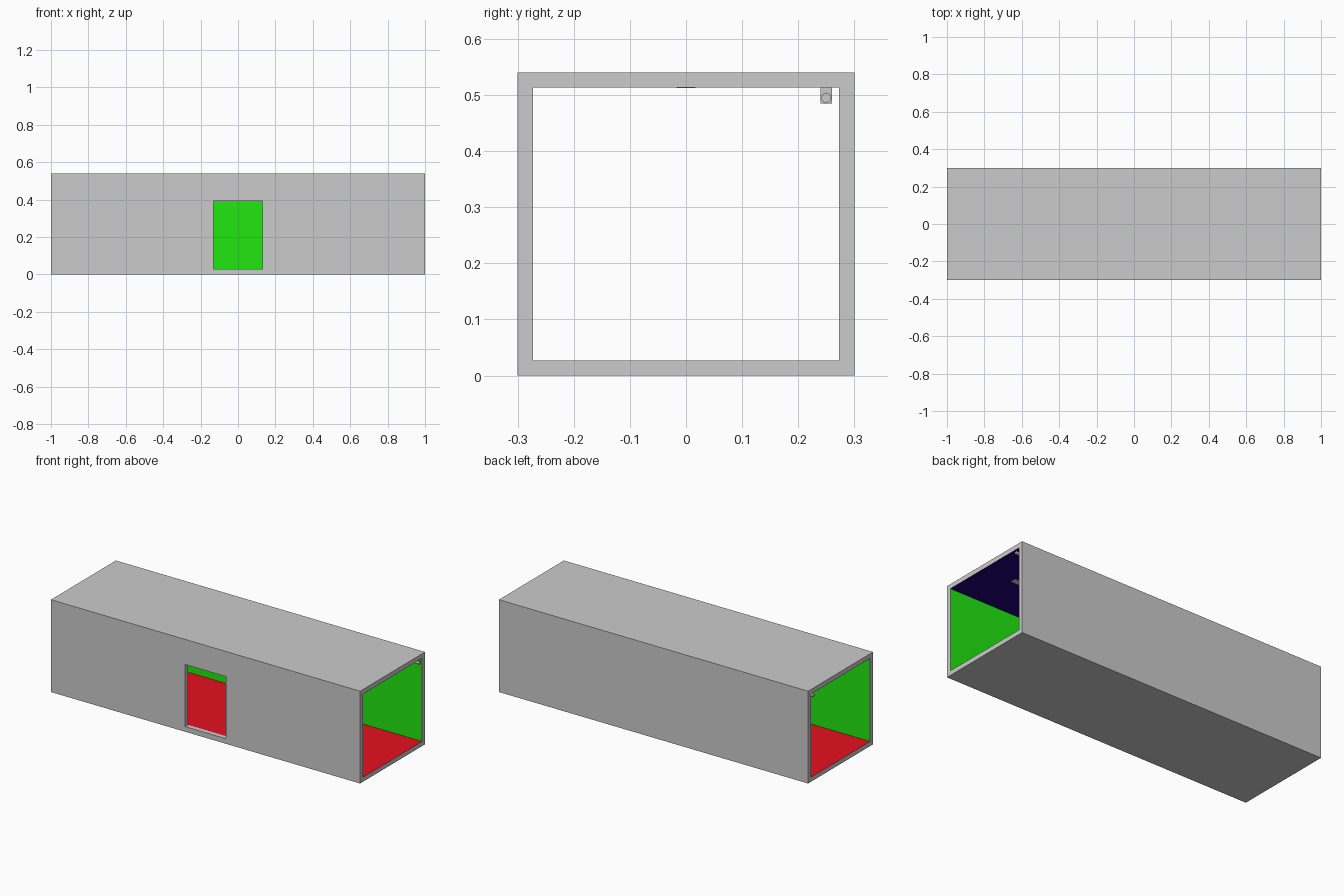
import bpy, bmesh, math
from mathutils import Matrix

if "Cube" in bpy.data.objects:
    bpy.data.objects.remove(bpy.data.objects["Cube"])

L, W, H, T = 1.0, 0.3, 0.54, 0.027   # half length, half width, height, wall thickness


def mat(name, rgb):
    m = bpy.data.materials.new(name)
    m.diffuse_color = (*rgb, 1)
    m.use_nodes = True
    m.node_tree.nodes["Principled BSDF"].inputs["Base Color"].default_value = m.diffuse_color
    return m


def add_mesh(name, bm):
    me = bpy.data.meshes.new(name)
    bmesh.ops.recalc_face_normals(bm, faces=bm.faces)
    bm.to_mesh(me)
    bm.free()
    ob = bpy.data.objects.new(name, me)
    bpy.context.collection.objects.link(ob)
    return ob


def box(name, lo, hi):
    bm = bmesh.new()
    mid = [(a + b) / 2 for a, b in zip(lo, hi)]
    size = [b - a for a, b in zip(lo, hi)]
    bmesh.ops.create_cube(bm, size=1, matrix=Matrix.Translation(mid) @ Matrix.Diagonal((*size, 1)))
    return add_mesh(name, bm)


# Corridor shell: square tube, inner faces coloured per side
bm = bmesh.new()


def ring(x, inset):
    y, z0, z1 = W - inset, inset, H - inset
    return [bm.verts.new((x, *p)) for p in ((-y, z0), (y, z0), (y, z1), (-y, z1))]


outer = [ring(x, 0) for x in (-L, L)]
inner = [ring(x, T) for x in (-L, L)]
for i in range(4):
    j = (i + 1) % 4
    bm.faces.new((outer[0][i], outer[0][j], outer[1][j], outer[1][i]))
    f = bm.faces.new((inner[0][i], inner[1][i], inner[1][j], inner[0][j]))
    f.material_index = (1, 2, 3, 2)[i]
    for e in (0, 1):
        bm.faces.new((outer[e][i], outer[e][j], inner[e][j], inner[e][i]))
shell = add_mesh("corridor_shell", bm)
for m in (None, mat("floor_red", (0.8, 0.005, 0.015)), mat("wall_green", (0.015, 0.8, 0.005)),
          mat("ceiling_blue", (0.012, 0.0, 0.2))):
    shell.data.materials.append(m)

# Doorway in the front wall
cutter = box("doorway_cutter", (-0.132, -0.4, 0.03), (0.132, -0.2, 0.393))
cutter.hide_render = True
cutter.hide_set(True)
mod = shell.modifiers.new("doorway", 'BOOLEAN')
mod.object = cutter
mod.operation = 'DIFFERENCE'
mod.solver = 'EXACT'
bpy.context.view_layer.objects.active = shell
bpy.ops.object.modifier_apply(modifier=mod.name)
bpy.data.objects.remove(cutter)

# Pipe along the upper back corner
bm = bmesh.new()
bmesh.ops.create_cone(bm, cap_ends=True, segments=16, radius1=0.009, radius2=0.009, depth=2 * L,
                      matrix=Matrix.Translation((0, 0.25, 0.495)) @ Matrix.Rotation(math.pi / 2, 4, 'Y'))
pipe = add_mesh("ceiling_pipe", bm)
bpy.context.view_layer.objects.active = pipe
pipe.select_set(True)
bpy.ops.object.shade_smooth_by_angle()

# Pipe hangers
for i in range(5):
    x = -0.8 + 0.4 * i
    box(f"pipe_hanger_{i + 1}", (x - 0.01, 0.24, 0.485), (x + 0.01, 0.26, H - T + 0.002))

# Flat ceiling light strips
for i, x in enumerate((-0.66, 0, 0.66)):
    box(f"ceiling_light_{i + 1}", (x - 0.15, -0.017, H - T - 0.001), (x + 0.15, 0.017, H - T + 0.003))
